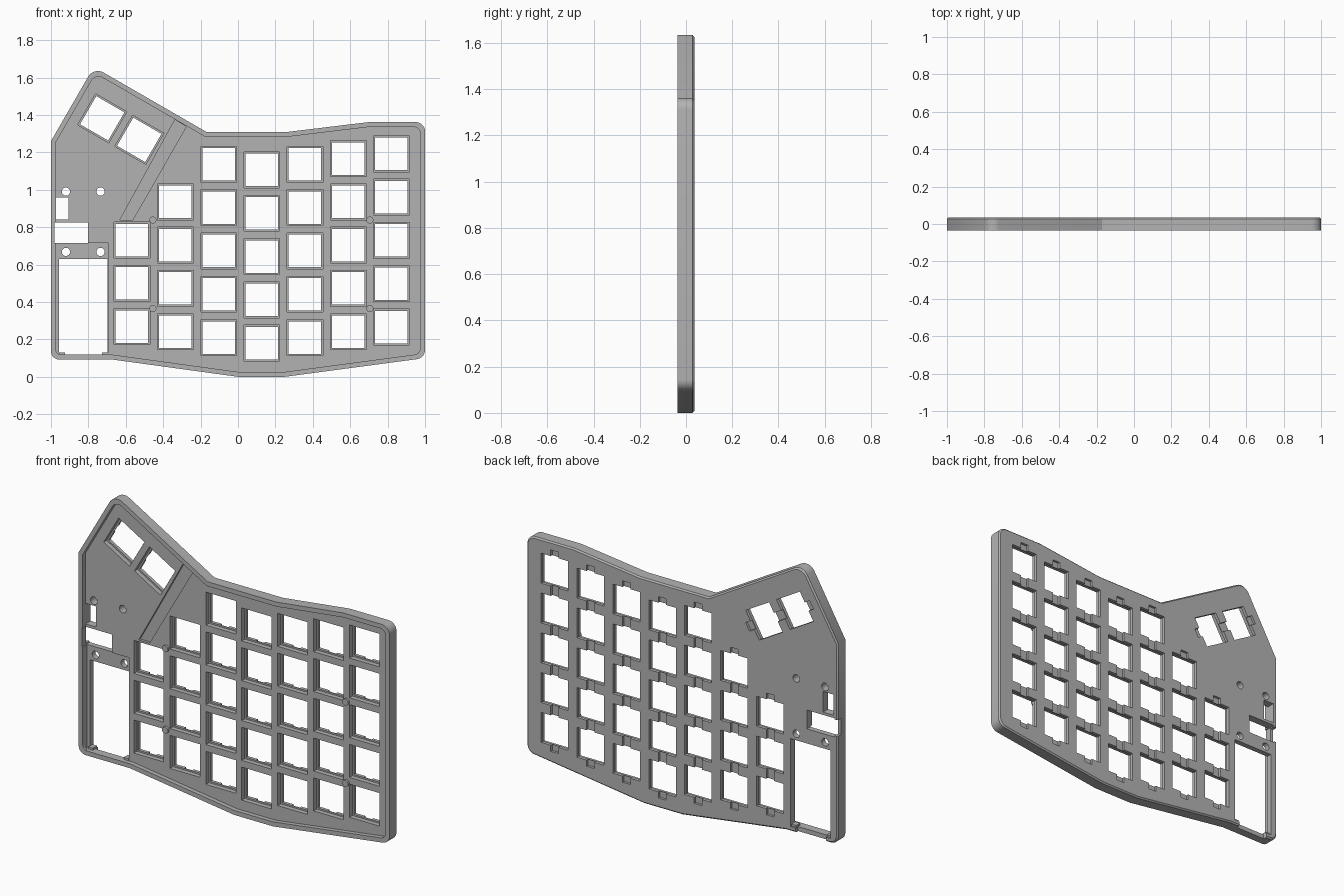
import bpy, bmesh, math
from mathutils import Vector, Matrix

if "Cube" in bpy.data.objects:
    bpy.data.objects.remove(bpy.data.objects["Cube"])

FRONT, BACK = -0.036, 0.036   # full depth of the case
FLOOR, LIP = -0.01, 0.017     # tray floor and switch lip
PITCH = 0.2315

grey = bpy.data.materials.new("case grey")
grey.use_nodes = True
colour = (0.45, 0.45, 0.45, 1)
grey.diffuse_color = colour
grey.node_tree.nodes["Principled BSDF"].inputs["Base Color"].default_value = colour


def make(name, bm):
    bmesh.ops.recalc_face_normals(bm, faces=bm.faces)
    mesh = bpy.data.meshes.new(name)
    bm.to_mesh(mesh)
    bm.free()
    mesh.materials.append(grey)
    obj = bpy.data.objects.new(name, mesh)
    bpy.context.collection.objects.link(obj)
    return obj


def add_loft(bm, rings):
    """Closed solid through (points, y) rings."""
    loops = [[bm.verts.new((p[0], y, p[1])) for p in pts] for pts, y in rings]
    for a, b in zip(loops, loops[1:]):
        n = len(a)
        for i in range(n):
            bm.faces.new((a[i], a[(i + 1) % n], b[(i + 1) % n], b[i]))
    bm.faces.new(loops[0])
    bm.faces.new(loops[-1])


def add_rect(bm, cx, cz, w, h, y0, y1, angle=0):
    rot = Matrix.Rotation(math.radians(angle), 2)
    pts = [rot @ Vector((sx * w / 2, sz * h / 2)) + Vector((cx, cz))
           for sx, sz in ((-1, -1), (1, -1), (1, 1), (-1, 1))]
    add_loft(bm, [(pts, y0), (pts, y1)])


def add_span(bm, x0, x1, z0, z1, y0, y1):
    add_rect(bm, (x0 + x1) / 2, (z0 + z1) / 2, x1 - x0, z1 - z0, y0, y1)


def add_disc(bm, cx, cz, r, y0, y1, n=24):
    pts = [(cx + r * math.cos(t * math.tau / n), cz + r * math.sin(t * math.tau / n))
           for t in range(n)]
    add_loft(bm, [(pts, y0), (pts, y1)])


def outline(inset):
    """Case outline moved inwards, with its corners rounded."""
    corners = [(-1, .092, .045), (-.67, .092, 0), (0, 0, 0), (.25, 0, 0),
               (1, .1, .05), (1, 1.362, .05), (.7, 1.362, 0), (.27, 1.31, 0),
               (-.17, 1.31, 0), (-.771, 1.657, .06), (-1, 1.26, 0)]
    base = [Vector(c[:2]) for c in corners]
    n = len(base)
    moved = []
    for i, p in enumerate(base):
        d0 = (p - base[i - 1]).normalized()
        d1 = (base[(i + 1) % n] - p).normalized()
        n0, n1 = Vector((-d0.y, d0.x)), Vector((-d1.y, d1.x))
        moved.append(p + (n0 + n1) * inset / (1 + n0.dot(n1)))
    pts = []
    for i, p in enumerate(moved):
        r = corners[i][2]
        if not r:
            pts.append(p)
            continue
        r -= inset * .6
        a = (moved[i - 1] - p).normalized()
        b = (moved[(i + 1) % n] - p).normalized()
        half = a.angle(b) / 2
        centre = p + (a + b).normalized() * r / math.sin(half)
        start = p + a * r / math.tan(half) - centre
        sweep = math.pi - 2 * half
        for k in range(9):
            pts.append(centre + Matrix.Rotation(sweep * k / 8, 2) @ start)
    return pts


def cut(body, name, bm):
    cutter = make(name, bm)
    cutter.hide_render = True
    mod = body.modifiers.new(name, 'BOOLEAN')
    mod.operation, mod.solver, mod.object = 'DIFFERENCE', 'EXACT', cutter
    bpy.context.view_layer.objects.active = body
    bpy.ops.object.modifier_apply(modifier=name)
    bpy.data.objects.remove(cutter)


# Case shell with a chamfered back edge
bm = bmesh.new()
add_loft(bm, [(outline(0), FRONT), (outline(0), BACK - .008), (outline(.008), BACK)])
case = make("keyboard_case", bm)

# Open tray on the front
bm = bmesh.new()
add_loft(bm, [(outline(.026), FRONT - .05), (outline(.026), FLOOR)])
cut(case, "tray_cutter", bm)

# Key columns: x, lowest key z, number of keys
columns = [(-.567, .268, 3), (-.335, .241, 4), (-.103, .21, 5), (.127, .18, 5),
           (.358, .21, 5), (.59, .241, 5), (.82, .266, 5)]
thumbs = [(-.726, 1.382), (-.528, 1.267)]
keys = [(x, z + PITCH * i, 0) for x, z, n in columns for i in range(n)]
keys += [(x, z, -30) for x, z in thumbs]

# Front pockets, through holes and back clip slots
pockets, holes, slots = bmesh.new(), bmesh.new(), bmesh.new()
for x, z, angle in keys:
    add_rect(pockets, x, z, .192, .192, FLOOR - .02, LIP, angle)
    add_rect(holes, x, z, .174, .174, FRONT, BACK + .02, angle)
for x, z, n in columns:
    length = PITCH * (n - 1) + .245
    add_rect(slots, x, z + PITCH * (n - 1) / 2, .05, length, BACK - .014, BACK + .02)
add_rect(slots, -.627, 1.3245, .475, .05, BACK - .014, BACK + .02, -30)
cut(case, "pocket_cutter", pockets)
cut(case, "hole_cutter", holes)
cut(case, "slot_cutter", slots)

# Sunken floor around the module bay, and the slanted wire channel
bm = bmesh.new()
add_span(bm, -.974, -.695, .118, .718, FLOOR - .01, FLOOR + .015)
channel = [(-.632, .838), (-.563, .838), (-.277, 1.338), (-.337, 1.375)]
add_loft(bm, [(channel, FLOOR - .01), (channel, FLOOR + .015)])
cut(case, "step_cutter", bm)

# Module bay, connector, switch and screw openings
bm = bmesh.new()
add_span(bm, -.956, -.698, .118, .63, FRONT - .01, BACK + .02)
add_span(bm, -.98, -.803, .715, .824, FRONT - .01, BACK + .02)
add_span(bm, -.974, -.907, .84, .96, FRONT - .01, BACK + .02)
for x in (-.92, -.735):
    for z in (.668, .99):
        add_disc(bm, x, z, .022, FRONT - .01, BACK + .02)
cut(case, "opening_cutter", bm)

# Side gap for the connector and lower gap for the module
bm = bmesh.new()
add_span(bm, -1.05, -.97, .722, .817, .004, BACK + .02)
add_span(bm, -.925, -.73, .05, .13, .012, BACK + .02)
cut(case, "edge_gap_cutter", bm)

# Corner tabs in the module bay
for label, x in (("right", -.942), ("left", -.712)):
    bm = bmesh.new()
    add_span(bm, x - .016, x + .016, .112, .13, FLOOR, BACK - .008)
    make(label + "_bay_tab", bm)

# Mounting posts beside the keys
for i, x in enumerate((-.455, .705)):
    for j, z in enumerate((.365, .838)):
        bm = bmesh.new()
        add_disc(bm, x, z, .019, FLOOR - .012, LIP + .004)
        make(("right", "left")[i] + ("_lower", "_upper")[j] + "_post", bm)

# Smooth rounded corners, keep crisp edges
bpy.ops.object.select_all(action='DESELECT')
for obj in bpy.context.scene.objects:
    if obj.type == 'MESH':
        obj.select_set(True)
bpy.context.view_layer.objects.active = case
bpy.ops.object.shade_smooth_by_angle(angle=math.radians(30))
